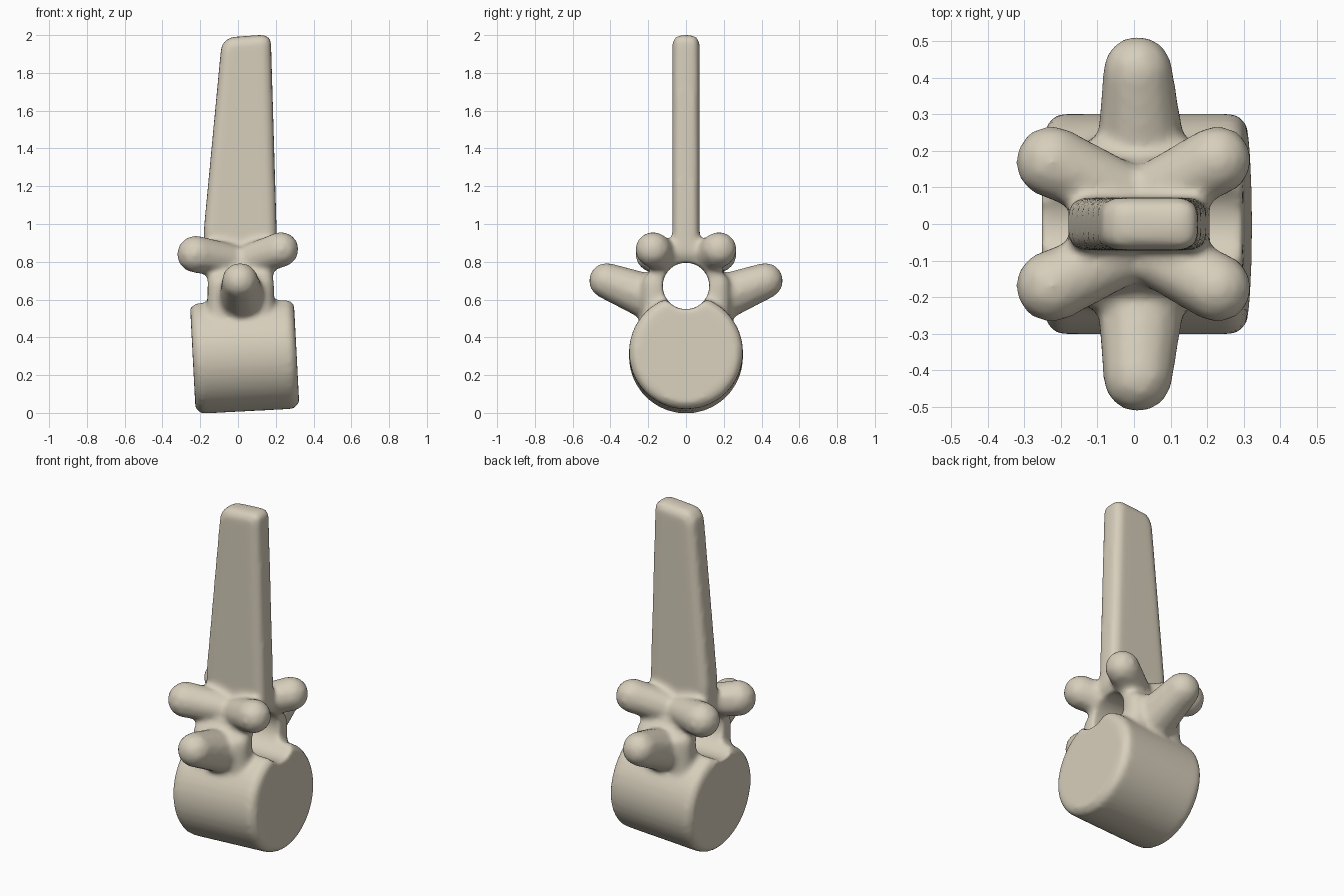
import bpy, bmesh, math
from mathutils import Vector, Matrix

if "Cube" in bpy.data.objects:
    bpy.data.objects.remove(bpy.data.objects["Cube"])

bone = bpy.data.materials.new("bone")
bone.diffuse_color = (0.68, 0.62, 0.50, 1)
bone.use_nodes = True
bone.node_tree.nodes["Principled BSDF"].inputs["Base Color"].default_value = bone.diffuse_color

bm = bmesh.new()


def hull(balls):
    """Add the convex hull of (x, y, z, radius) balls as one closed lump."""
    part = bmesh.new()
    for x, y, z, r in balls:
        bmesh.ops.create_icosphere(part, subdivisions=2, radius=r,
                                   matrix=Matrix.Translation((x, y, z)))
    res = bmesh.ops.convex_hull(part, input=part.verts)
    junk = {v for v in res["geom_interior"] + res["geom_unused"]
            if isinstance(v, bmesh.types.BMVert)}
    bmesh.ops.delete(part, geom=list(junk), context='VERTS')
    tmp = bpy.data.meshes.new("tmp")
    part.to_mesh(tmp)
    part.free()
    bm.from_mesh(tmp)
    bpy.data.meshes.remove(tmp)


def barrel(x0, x1, z, r, tilt=0.0, bevel=0.03):
    """Add a cylinder lying along x with softened rims."""
    prof = [(x0, r - bevel), (x0 + bevel, r), (x1 - bevel, r), (x1, r - bevel)]
    mid = Vector(((x0 + x1) / 2, 0, z))
    turn = Matrix.Rotation(tilt, 3, 'Y')
    n = 48
    rings = []
    for x, rad in prof:
        ring = []
        for i in range(n):
            a = 2 * math.pi * i / n
            p = Vector((x - mid.x, rad * math.cos(a), rad * math.sin(a)))
            ring.append(bm.verts.new(mid + turn @ p))
        rings.append(ring)
    for a, b in zip(rings, rings[1:]):
        for i in range(n):
            j = (i + 1) % n
            bm.faces.new((a[i], b[i], b[j], a[j]))
    bm.faces.new(rings[0])
    bm.faces.new(rings[-1][::-1])


# round body, slightly tilted
barrel(-0.24, 0.31, 0.31, 0.302, math.radians(-3))
# arch around the canal
barrel(-0.16, 0.185, 0.67, 0.205)
for s in (1, -1):
    # wall joining arch and body
    hull([(x, s * 0.17, z, 0.065) for x in (-0.10, 0.13) for z in (0.45, 0.68)])
    # side process
    hull([(0.02, s * 0.16, 0.60, 0.13), (0.01, s * 0.42, 0.70, 0.098)])
    # joint knobs at both ends
    hull([(-0.05, s * 0.09, 0.81, 0.09), (-0.225, s * 0.17, 0.84, 0.102)])
    hull([(0.07, s * 0.09, 0.81, 0.09), (0.228, s * 0.175, 0.865, 0.097)])

# tall tapering spine blade
t = 0.045
hull([(x, y, z, t) for y in (-0.027, 0.027)
      for x, z in ((-0.135, 0.85), (0.165, 0.85), (-0.138, 0.97), (0.160, 0.97),
                   (-0.048, 1.92), (-0.030, 1.945), (0.132, 1.957))])

bmesh.ops.recalc_face_normals(bm, faces=bm.faces)
mesh = bpy.data.meshes.new("vertebra")
bm.to_mesh(mesh)
bm.free()
mesh.materials.append(bone)
vertebra = bpy.data.objects.new("vertebra", mesh)
bpy.context.collection.objects.link(vertebra)

# canal cutter
bpy.ops.mesh.primitive_cylinder_add(vertices=48, radius=0.124, depth=1.2,
                                    location=(0, 0, 0.672),
                                    rotation=(0, math.pi / 2, 0))
cutter = bpy.context.object
cutter.name = "canal_cutter"
cutter.hide_render = True

# fuse the lumps, cut the canal, soften the joins
fuse = vertebra.modifiers.new("fuse", 'REMESH')
fuse.mode = 'VOXEL'
fuse.voxel_size = 0.014
cut = vertebra.modifiers.new("canal", 'BOOLEAN')
cut.operation = 'DIFFERENCE'
cut.object = cutter
again = vertebra.modifiers.new("refuse", 'REMESH')
again.mode = 'VOXEL'
again.voxel_size = 0.014
soft = vertebra.modifiers.new("soften", 'SMOOTH')
soft.factor = 0.5
soft.iterations = 8

bpy.ops.object.select_all(action='DESELECT')
vertebra.select_set(True)
bpy.context.view_layer.objects.active = vertebra
for m in [m.name for m in vertebra.modifiers]:
    bpy.ops.object.modifier_apply(modifier=m)
bpy.data.objects.remove(cutter)
for p in vertebra.data.polygons:
    p.material_index = 0
bpy.ops.object.shade_smooth()
